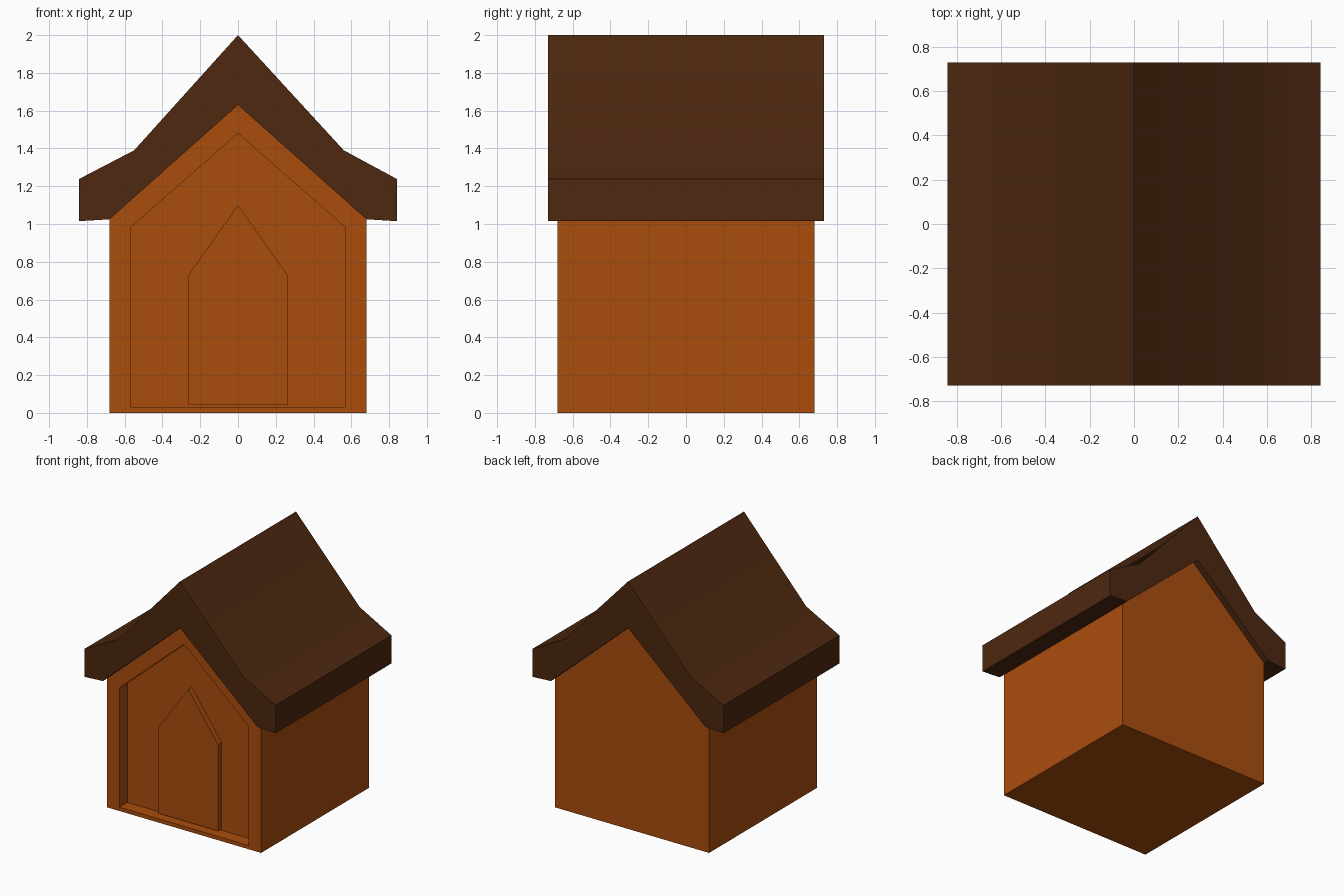
import bpy, bmesh, math

if "Cube" in bpy.data.objects:
    bpy.data.objects.remove(bpy.data.objects["Cube"])


def loft(name, rings, mat):
    """Join matching (y, [(x, z)...]) rings with side walls and cap both ends."""
    bm = bmesh.new()
    loops = [[bm.verts.new((x, y, z)) for x, z in pts] for y, pts in rings]
    for a, b in zip(loops, loops[1:]):
        n = len(a)
        for i in range(n):
            j = (i + 1) % n
            bm.faces.new((a[i], a[j], b[j], b[i]))
    bm.faces.new(loops[0])
    bm.faces.new(loops[-1])
    bmesh.ops.recalc_face_normals(bm, faces=bm.faces)
    mesh = bpy.data.meshes.new(name)
    bm.to_mesh(mesh)
    bm.free()
    mesh.materials.append(mat)
    obj = bpy.data.objects.new(name, mesh)
    bpy.context.collection.objects.link(obj)
    return obj


def material(name, rgb):
    mat = bpy.data.materials.new(name)
    mat.diffuse_color = (*rgb, 1)
    mat.use_nodes = True
    mat.node_tree.nodes["Principled BSDF"].inputs["Base Color"].default_value = mat.diffuse_color
    return mat


def gable(w, base, eave, peak):
    return [(-w, base), (w, base), (w, eave), (0, peak), (-w, eave)]


wood = material("orange_wood", (0.40, 0.075, 0.004))
shingle = material("dark_wood", (0.075, 0.021, 0.005))

# House body, with a recessed panel in the front wall
outer = gable(0.68, 0.0, 1.025, 1.63)
recess = gable(0.57, 0.03, 0.98, 1.48)
loft("house_body", [(0.68, outer), (-0.68, outer), (-0.68, recess), (-0.58, recess)], wood)

# Raised pointed door inside the recess
door = gable(0.262, 0.042, 0.73, 1.10)
loft("door", [(-0.57, door), (-0.625, door)], wood)

# Roof with flared eaves
roof_profile = [(0, 2.0), (0.56, 1.39), (0.842, 1.238), (0.842, 1.015), (0.68, 1.025),
                (0, 1.63), (-0.68, 1.025), (-0.842, 1.015), (-0.842, 1.238), (-0.55, 1.39)]
roof = loft("roof", [(-0.73, roof_profile), (0.73, roof_profile)], shingle)
bpy.context.view_layer.objects.active = roof
roof.select_set(True)
bpy.ops.object.shade_smooth_by_angle(angle=math.radians(30))
